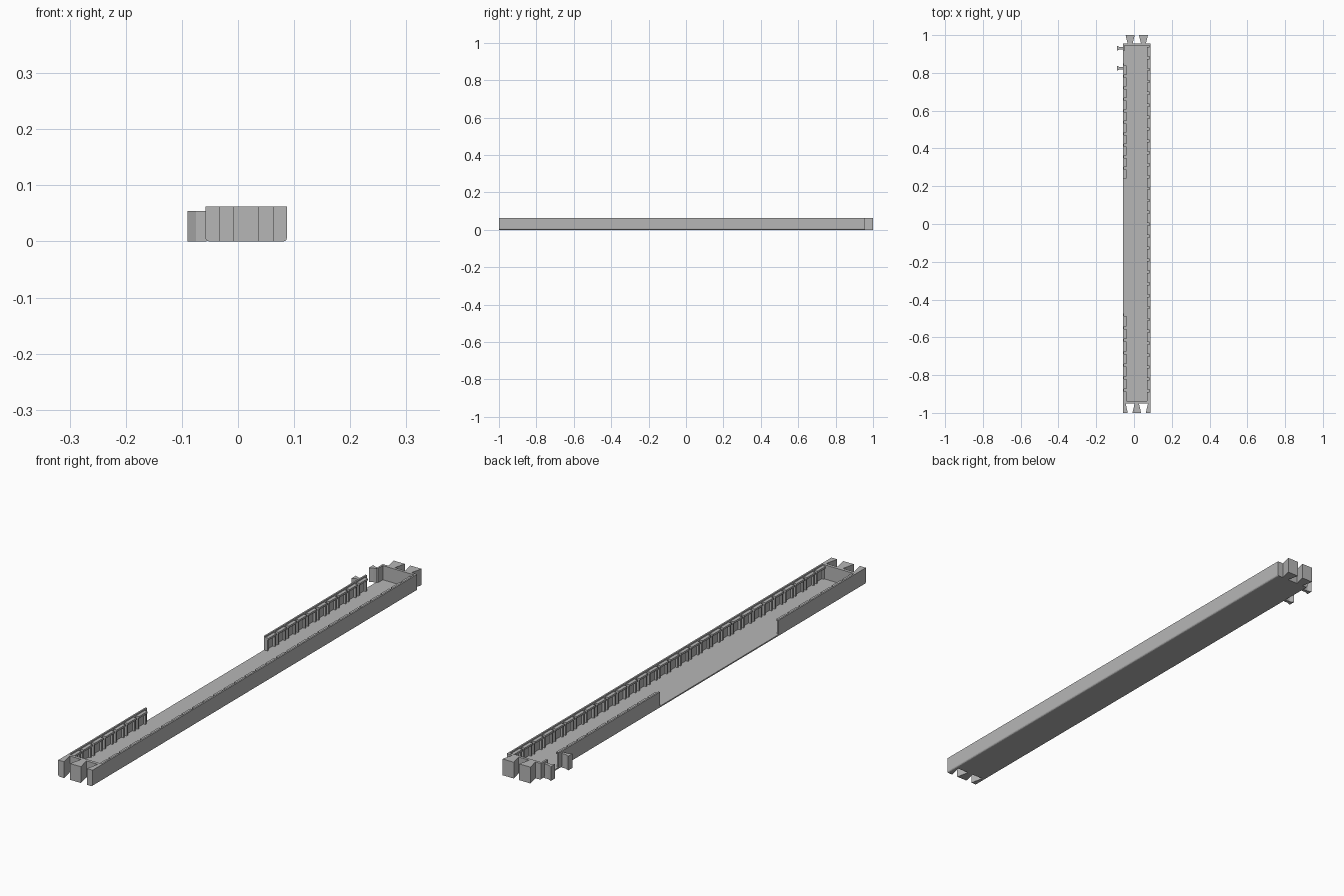
import bpy
import bmesh
from mathutils import Vector

cube = bpy.data.objects.get("Cube")
if cube:
    bpy.data.objects.remove(cube)

grey = bpy.data.materials.new("plain grey")
grey.use_nodes = True
COLOUR = (0.47, 0.47, 0.47, 1)
grey.diffuse_color = COLOUR
grey.node_tree.nodes["Principled BSDF"].inputs["Base Color"].default_value = COLOUR

XL, XR = -0.058, 0.087       # outer sides
FRONT, BACK = -0.95, 0.955   # tray ends, without joints
TOP, FLOOR = 0.062, 0.008
PITCH = 0.0635


def finish(name, bm, round_base=False):
    """Optionally round the outer bottom edges, then make the object."""
    bmesh.ops.recalc_face_normals(bm, faces=bm.faces)
    if round_base:
        edges = [e for e in bm.edges if all(v.co.z < 1e-5 for v in e.verts)
                 and any(all(abs(v.co.x - x) < 1e-5 for v in e.verts) for x in (XL, XR))]
        bmesh.ops.bevel(bm, geom=edges, offset=0.006, segments=3, profile=0.5,
                        affect='EDGES')
    mesh = bpy.data.meshes.new(name)
    bm.to_mesh(mesh)
    bm.free()
    mesh.materials.append(grey)
    obj = bpy.data.objects.new(name, mesh)
    bpy.context.collection.objects.link(obj)
    return obj


def add_prism(bm, outline, z0, z1):
    verts = [bm.verts.new((x, y, z0)) for x, y in outline]
    face = bm.faces.new(verts)
    ext = bmesh.ops.extrude_face_region(bm, geom=[face])
    top = [g for g in ext["geom"] if isinstance(g, bmesh.types.BMVert)]
    bmesh.ops.translate(bm, verts=top, vec=Vector((0, 0, z1 - z0)))


def add_box(bm, x0, x1, y0, y1, z0, z1):
    add_prism(bm, [(x0, y0), (x1, y0), (x1, y1), (x0, y1)], z0, z1)


def box(name, x0, x1, y0, y1, z0, z1, round_base=False):
    bm = bmesh.new()
    add_box(bm, x0, x1, y0, y1, z0, z1)
    return finish(name, bm, round_base)


def prism(name, outline, z0, z1, round_base=False):
    bm = bmesh.new()
    add_prism(bm, outline, z0, z1)
    return finish(name, bm, round_base)


def side_wall(name, outer, inward, y0, y1):
    """Thin wall with a broken retaining lip and upright ribs inside."""
    bm = bmesh.new()

    def strip(d0, d1, a, b, z0, z1):
        x0, x1 = sorted((outer + inward * d0, outer + inward * d1))
        add_box(bm, x0, x1, a, b, z0, z1)

    strip(0, 0.006, y0, y1, 0.006, TOP)
    count = max(1, round((y1 - y0) / PITCH))
    step = (y1 - y0) / count
    for i in range(count):
        a = y0 + i * step
        strip(0.005, 0.019, a, a + step * 0.8, 0.05, 0.057)
        strip(0.005, 0.015, a, a + 0.006, FLOOR - 0.001, 0.051)
        strip(0.005, 0.015, a + step * 0.8 - 0.006, a + step * 0.8, FLOOR - 0.001, 0.051)
    finish(name, bm)


# Tray floor, end walls and side walls
box("floor", XL, XR, FRONT, BACK, 0, FLOOR, True)
box("front_end_wall", XL, XR, FRONT, -0.938, 0.006, TOP)
box("back_end_wall", XL, XR, 0.945, BACK, 0.006, TOP)
side_wall("left_wall", XR, -1, -0.94, 0.95)
side_wall("right_front_wall", XL, 1, -0.94, -0.475)
side_wall("right_back_wall", XL, 1, 0.24, 0.85)
box("right_back_corner", XL, XL + 0.007, 0.915, BACK, 0.006, TOP)

# Dovetail tails on the back, matching sockets on the front
NECK, TAIL = 0.0125, 0.024
CENTRES = {"right": -0.0205, "left": 0.05}
for side, c in CENTRES.items():
    prism(side + "_back_dovetail",
          [(c - NECK, BACK - 0.002), (c + NECK, BACK - 0.002),
           (c + TAIL, 1), (c - TAIL, 1)], 0, TOP)
cr, cl = CENTRES["right"], CENTRES["left"]
inner = FRONT + 0.001
prism("front_right_socket_post",
      [(XL, -1), (cr - NECK, -1), (cr - TAIL, inner), (XL, inner)], 0, TOP, True)
prism("front_middle_socket_post",
      [(cr + NECK, -1), (cl - NECK, -1), (cl - TAIL, inner), (cr + TAIL, inner)], 0, TOP)
prism("front_left_socket_post",
      [(cl + NECK, -1), (XR, -1), (XR, inner), (cl + TAIL, inner)], 0, TOP, True)

# Small dovetails on the right side, either side of the wall notch
for label, y in (("back", 0.93), ("front", 0.825)):
    prism("side_dovetail_" + label,
          [(-0.09, y - 0.013), (-0.09, y + 0.013), (-0.075, y + 0.006),
           (XL + 0.002, y + 0.006), (XL + 0.002, y - 0.006), (-0.075, y - 0.006)],
          0, 0.054)
